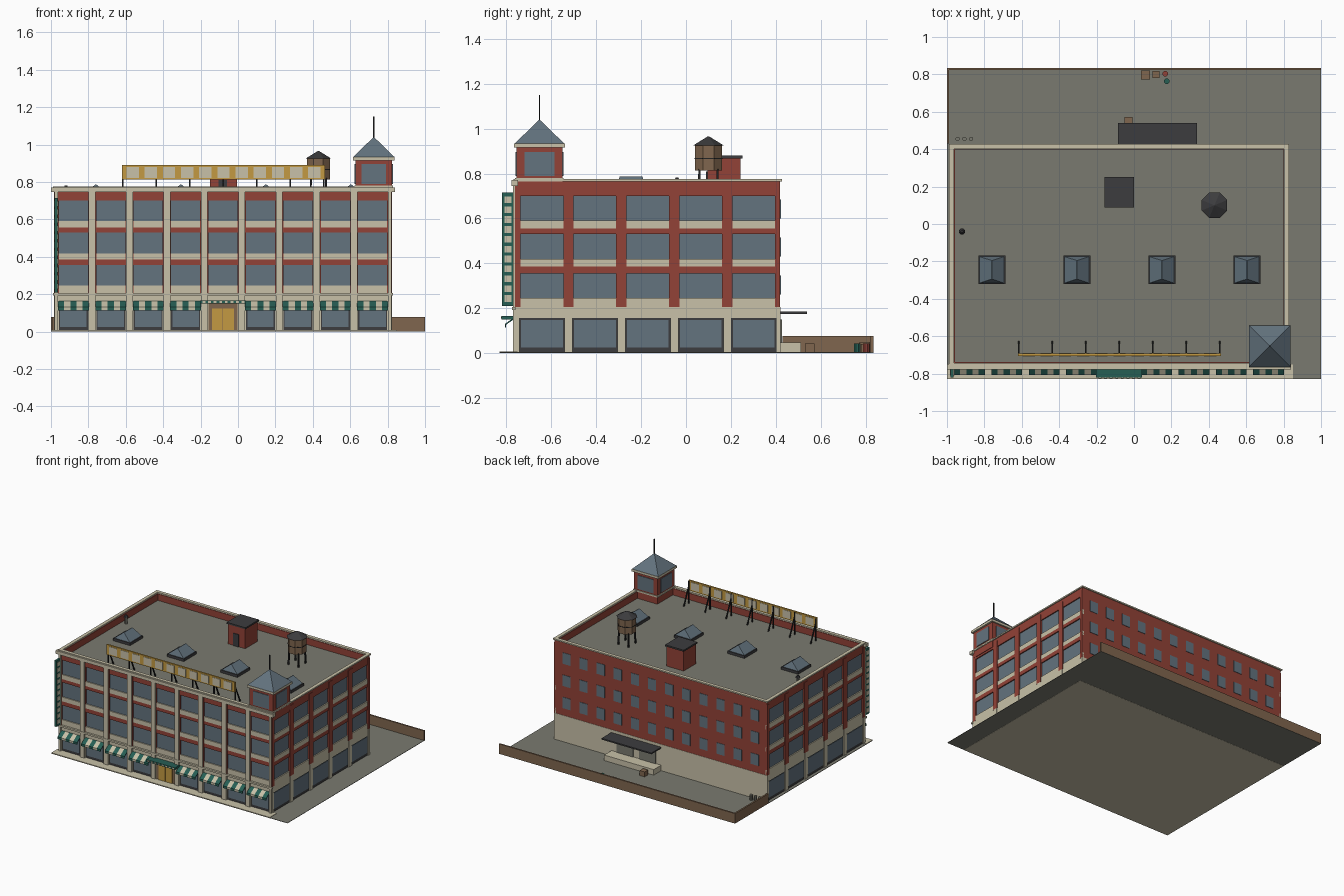
import bpy, bmesh, math
from mathutils import Vector

if "Cube" in bpy.data.objects:
    bpy.data.objects.remove(bpy.data.objects["Cube"])


def mat(name, r, g, b):
    m = bpy.data.materials.new(name)
    lin = [((c / 255 + 0.055) / 1.055) ** 2.4 for c in (r, g, b)]
    m.diffuse_color = (*lin, 1)
    m.use_nodes = True
    m.node_tree.nodes["Principled BSDF"].inputs["Base Color"].default_value = m.diffuse_color
    return m


RED = mat("brick_red", 146, 66, 55)
CREAM = mat("cream_stone", 200, 193, 168)
GLASS = mat("blue_glass", 99, 115, 126)
GREEN = mat("awning_green", 38, 94, 84)
GOLD = mat("gold", 196, 154, 66)
DARK = mat("charcoal", 60, 60, 62)
GREY = mat("asphalt_grey", 122, 122, 112)
BROWN = mat("wood_brown", 128, 102, 78)
BLACK = mat("iron_black", 34, 35, 36)


def finish(name, bm, m):
    bmesh.ops.recalc_face_normals(bm, faces=bm.faces)
    me = bpy.data.meshes.new(name)
    bm.to_mesh(me)
    bm.free()
    me.materials.append(m)
    ob = bpy.data.objects.new(name, me)
    bpy.context.collection.objects.link(ob)
    return ob


def loft(bm, a, b):
    """Closed solid between two equal rings of points."""
    va, vb = [bm.verts.new(p) for p in a], [bm.verts.new(p) for p in b]
    n = len(va)
    bm.faces.new(va)
    bm.faces.new(vb[::-1])
    for i in range(n):
        bm.faces.new((va[i], va[(i + 1) % n], vb[(i + 1) % n], vb[i]))


def rect(x0, x1, y0, y1, z):
    return [(x0, y0, z), (x1, y0, z), (x1, y1, z), (x0, y1, z)]


def boxes(name, m, *items):
    """One object from boxes given as x0, x1, y0, y1, z0, z1."""
    bm = bmesh.new()
    for x0, x1, y0, y1, z0, z1 in items:
        loft(bm, rect(x0, x1, y0, y1, z0), rect(x0, x1, y0, y1, z1))
    return finish(name, bm, m)


def drum(name, m, x, y, r, z0, z1, n=8, r2=None):
    bm = bmesh.new()
    r2 = r if r2 is None else r2
    ring = lambda rr, z: [(x + rr * math.cos((i + .5) * math.tau / n),
                           y + rr * math.sin((i + .5) * math.tau / n), z) for i in range(n)]
    loft(bm, ring(r, z0), ring(r2, z1))
    return finish(name, bm, m)


def beams(name, m, w, *pairs):
    bm = bmesh.new()
    for a, b in pairs:
        loft(bm, *[[(p[0] + i * w, p[1] + j * w, p[2]) for i, j in
                    ((-1, -1), (1, -1), (1, 1), (-1, 1))] for p in (a, b)])
    return finish(name, bm, m)


# Main dimensions
X0, X1, Y0, Y1 = -0.98, 0.82, -0.76, 0.42
ROOF, TOP, IN = 0.715, 0.765, -0.012
FLOORS = [(0.205, 0.245, 0.355, 0.385), (0.385, 0.418, 0.53, 0.555), (0.555, 0.59, 0.70, 0.745)]

# Lot, sidewalk slab and fence
boxes("asphalt_lot", GREY, (-1, 1, -0.83, 0.835, 0.001, 0.004))
boxes("sidewalk_slab", CREAM, (-1, 0.85, -0.83, 0.43, 0, 0.003),
      (-1, 0.85, -0.83, -0.75, 0, 0.007))
boxes("yard_fence", BROWN, (-1, 1, 0.823, 0.835, 0.002, 0.077),
      (-1, -0.988, 0.43, 0.823, 0.002, 0.077))

# Brick core, roof, parapet and coping
boxes("brick_core", RED, (X0 - IN, X1 + IN, Y0 - IN, Y1, 0.003, ROOF - 0.005))
boxes("flat_roof", GREY, (X0 + .01, X1 - .01, Y0 + .01, Y1 - .01, ROOF - 0.01, ROOF))


def border(name, m, o, t, z0, z1):
    a, b, c, d = X0 - o, X1 + o, Y0 - o, Y1 + o
    boxes(name, m, (a, b, c, c + t, z0, z1), (a, b, d - t, d, z0, z1),
          (a, a + t, c + t, d - t, z0, z1), (b - t, b, c + t, d - t, z0, z1))


border("parapet", RED, 0, 0.022, 0.70, TOP)
border("coping", CREAM, 0.008, 0.026, TOP, TOP + 0.01)
boxes("front_cornice", CREAM, (-1, 0.84, Y0 - 0.018, Y0 + .012, 0.745, 0.77))
boxes("front_belt", CREAM, (-0.99, 0.83, Y0 - 0.015, Y0, 0.192, 0.205))


# Facades: u runs along the wall, d is depth out of it
def place(side, u0, u1, d0, d1, z0, z1):
    return {"front": (u0, u1, Y0 - d1, Y0 - d0, z0, z1),
            "back": (u0, u1, Y1 + d0, Y1 + d1, z0, z1),
            "right": (X1 + d0, X1 + d1, u0, u1, z0, z1),
            "left": (X0 - d1, X0 - d0, u0, u1, z0, z1)}[side]


def facade(side, start, end, n, win, shop, pier_w):
    P = lambda *a: place(side, *a)
    step = (end - start) / n
    mids = [start + (i + .5) * step for i in range(n)]
    skip = 4 if side == "front" else -1
    shops = [u for i, u in enumerate(mids) if i != skip]
    boxes(side + "_windows", GLASS, *[P(u - win / 2, u + win / 2, IN, -0.008, b, c)
                                      for u in mids for _, b, c, _ in FLOORS])
    boxes(side + "_sills", CREAM, P(start, end, IN, 0, 0.155, 0.205),
          *[P(start, end, IN, 0, a, b) for a, b, _, _ in FLOORS])
    boxes(side + "_lintels", RED, *[P(start, end, IN, 0, c, d) for _, _, c, d in FLOORS])
    cuts = [start + i * step for i in range(n + 1)]
    pier = lambda w, d, z0, z1: [P(max(start, c - w / 2), min(end, c + w / 2), IN, d, z0, z1)
                                 for c in cuts]
    boxes(side + "_brick_piers", RED, *pier(pier_w, 0.003, 0.205, 0.745))
    boxes(side + "_ground_piers", CREAM, *pier(step - shop, 0.003, 0.003, 0.205))
    if side == "front":
        boxes("front_pilasters", CREAM, *pier(0.036, 0.012, 0.003, 0.745))
    h = shop / 2
    boxes(side + "_shop_frames", DARK, *[P(u - h, u + h, IN, -0.004, 0.003, 0.157) for u in shops])
    boxes(side + "_shop_glass", GLASS, *[P(u - h + .007, u + h - .007, -.004, -.001, 0.025, 0.148)
                                         for u in shops])
    return mids


front = facade("front", X0, X1, 9, 0.155, 0.155, 0.045)
facade("right", Y0, Y1, 5, 0.19, 0.2, 0.046)
facade("left", Y0, Y1, 5, 0.19, 0.2, 0.046)

# Rear wall
boxes("back_base", CREAM, (X0, X1, Y1 - .01, Y1 + .002, 0.003, 0.205))
boxes("back_brick", RED, (X0, X1, Y1 - .01, Y1, 0.205, 0.71))
boxes("back_windows", GLASS, *[place("back", u - .034, u + .034, -.002, .003, z, z + .085)
                               for u in [-0.08 + (i - 5.5) * 0.145 for i in range(12)]
                               for z in (0.26, 0.43, 0.60)])

# Entrance and canopy
boxes("entrance_frame", BROWN, (-0.158, -0.002, Y0 - .001, Y0 + .012, 0.003, 0.155))
boxes("entrance_doors", GOLD, (-0.138, -0.082, Y0 - .006, Y0, 0.007, 0.122),
      (-0.079, -0.022, Y0 - .006, Y0, 0.007, 0.122))
boxes("entrance_canopy", GREEN, (-0.202, 0.042, -0.822, Y0, 0.15, 0.166))
boxes("canopy_trim", CREAM, *[(-0.19 + i * .03, -0.175 + i * .03, -0.825, -0.822, 0.153, 0.163)
                              for i in range(8)])

# Striped awnings
for label, m, stripes in (("green", GREEN, (0, 2, 4)), ("cream", CREAM, (1, 3))):
    bm = bmesh.new()
    for i, u in enumerate(front):
        for s in stripes if i != 4 else ():
            x = u - 0.0825 + s * 0.033
            prof = [(Y0, 0.162), (-0.807, 0.13), (-0.807, 0.113), (-0.802, 0.113),
                    (-0.802, 0.126), (Y0, 0.155)]
            loft(bm, [(x, y, z) for y, z in prof], [(x + 0.033, y, z) for y, z in prof])
    finish(label + "_awning_stripes", bm, m)

# Vertical blade sign
boxes("blade_sign", GREEN, (-0.98, -0.964, -0.82, -0.766, 0.21, 0.715))
boxes("blade_sign_panels", CREAM, *[(-0.983, -0.961, -0.809, -0.777, z, z + .03) for z in
                                    [0.228 + i * 0.044 for i in range(11)]])

# Rooftop sign
boxes("roof_sign_board", GOLD, (-0.62, 0.465, -0.705, -0.693, 0.812, 0.89))
boxes("roof_sign_panels", CREAM, *[(x, x + .066, -0.708, -0.69, 0.822, 0.88) for x in
                                   [-0.596 + i * 0.0971 for i in range(11)]])
posts = [-0.615 + i * 0.179 for i in range(7)]
beams("roof_sign_posts", BLACK, 0.004,
      *[((x, -0.69, ROOF), (x, -0.69, 0.885)) for x in posts],
      *[((x, -0.63, ROOF), (x, -0.69, 0.85)) for x in posts])

# Corner tower
tx, ty = 0.726, -0.653
boxes("tower_body", RED, (tx - .098, tx + .098, ty - .102, ty + .102, ROOF, 0.915))
boxes("tower_windows", GLASS, (tx - .066, tx + .066, ty - .106, ty + .106, 0.79, 0.895),
      (tx - .102, tx + .102, ty - .066, ty + .066, 0.79, 0.895))
boxes("tower_base_trim", CREAM, (tx - .104, tx + .104, ty - .108, ty + .108, 0.768, 0.78))
boxes("tower_cornice", CREAM, (tx - .112, tx + .112, ty - .113, ty + .113, 0.915, 0.933))
drum("tower_roof", GLASS, tx, ty, 0.157, 0.933, 1.04, 4, 0.001)
beams("tower_mast", BLACK, 0.003, ((tx, ty, 1.03), (tx, ty, 1.15)))

# Skylights
for i in range(4):
    x = -0.76 + i * 0.4545
    boxes("skylight_curb", DARK, (x - .072, x + .072, -0.322, -0.168, ROOF, 0.735))
    bm = bmesh.new()
    loft(bm, rect(x - .066, x + .066, -0.316, -0.174, 0.735),
         rect(x - .002, x + .002, -0.295, -0.195, 0.787))
    finish("skylight_glass", bm, GLASS)

# Stair house
boxes("stair_house", RED, (-0.15, -0.006, 0.095, 0.243, ROOF, 0.868))
boxes("stair_house_roof", DARK, (-0.157, 0.001, 0.088, 0.252, 0.868, 0.88))
boxes("stair_house_door", DARK, (-0.105, -0.06, 0.09, 0.096, ROOF, 0.81))

# Water tank
wx, wy = 0.43, 0.10
beams("tank_legs", BLACK, 0.005, *[((wx + i * .042, wy + j * .042, ROOF),
                                    (wx + i * .04, wy + j * .04, 0.82))
                                   for i in (-1, 1) for j in (-1, 1)])
drum("tank_barrel", BROWN, wx, wy, 0.066, 0.813, 0.927)
drum("tank_band", BLACK, wx, wy, 0.068, 0.865, 0.87)
drum("tank_cap", DARK, wx, wy, 0.074, 0.925, 0.966, 8, 0.002)

# Roof vent
drum("vent_pipe", GREY, -0.92, -0.04, 0.01, ROOF, 0.77)
drum("vent_cap", DARK, -0.92, -0.04, 0.018, 0.765, 0.782, 8, 0.006)

# Loading dock
boxes("dock_platform", CREAM, (-0.085, 0.335, Y1, 0.512, 0.003, 0.046))
boxes("dock_doors", GREY, (-0.04, 0.10, Y1, 0.427, 0.046, 0.15), (0.15, 0.29, Y1, 0.427, 0.046, 0.15))
boxes("dock_canopy", DARK, (-0.085, 0.337, Y1, 0.54, 0.174, 0.184))

# Yard clutter
boxes("crates", BROWN, (-0.05, -0.008, 0.53, 0.572, 0.003, 0.042),
      (0.038, 0.086, 0.773, 0.82, 0.003, 0.05), (0.098, 0.135, 0.78, 0.817, 0.003, 0.04))
drum("red_barrel", RED, 0.167, 0.803, 0.015, 0.003, 0.042)
drum("green_barrel", GREEN, 0.175, 0.763, 0.015, 0.003, 0.042)
for x in (-0.943, -0.907, -0.871):
    drum("trash_can", GREY, x, 0.455, 0.012, 0.003, 0.042)
